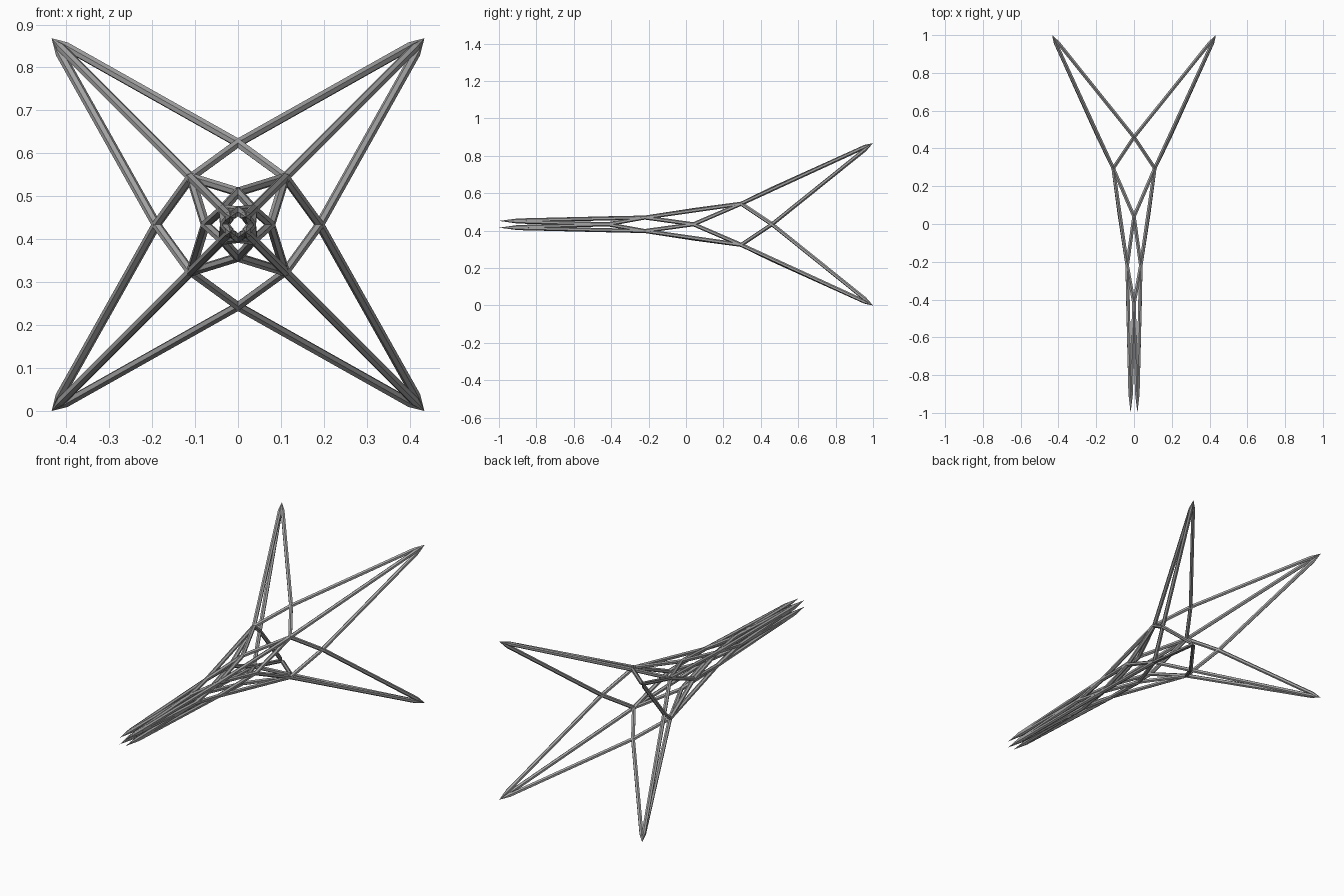
import bpy
import bmesh
from math import cos, sin, pi, sqrt
from mathutils import Vector, Matrix

cube = bpy.data.objects.get("Cube")
if cube:
    bpy.data.objects.remove(cube, do_unlink=True)

AXIS_Z = 0.434
RADIUS = 0.0108
SIDES = 6

grey = bpy.data.materials.new("steel_grey")
grey.use_nodes = True
colour = (0.38, 0.38, 0.38, 1)
grey.diffuse_color = colour
grey.node_tree.nodes["Principled BSDF"].inputs["Base Color"].default_value = colour


def ring(y, radius, diagonal):
    """Four nodes around the long axis, on the diagonals or on the main axes."""
    start = pi / 4 if diagonal else 0
    return [Vector((radius * cos(start + i * pi / 2), y,
                    AXIS_Z + radius * sin(start + i * pi / 2))) for i in range(4)]


def add_cone(bm, a, b, r1, r2):
    axis = b - a
    place = Matrix.Translation((a + b) / 2) @ axis.to_track_quat('Z', 'Y').to_matrix().to_4x4()
    bmesh.ops.create_cone(bm, cap_ends=True, segments=SIDES, radius1=r1, radius2=r2,
                          depth=axis.length, matrix=place)


def add_bar(bm, a, b, point=0.0):
    """Bar from a to b; with point set, the end at a tapers to a tip."""
    d = (b - a).normalized()
    start = a + d * point if point else a - d * 0.004
    add_cone(bm, start, b + d * 0.004, RADIUS, RADIUS)
    if point:
        add_cone(bm, start, a, RADIUS, 0)


def lattice(name, corners, mids, inner, point=0.0):
    """Tier of bars: corner to corner, and corners to the nodes between them."""
    bm = bmesh.new()
    for i in range(4):
        add_bar(bm, corners[i], inner[i], point)
        for j in (i, (i + 1) % 4):
            add_bar(bm, corners[i], mids[j], point)
            add_bar(bm, mids[j], inner[i])
    mesh = bpy.data.meshes.new(name)
    bm.to_mesh(mesh)
    bm.free()
    mesh.materials.append(grey)
    obj = bpy.data.objects.new(name, mesh)
    bpy.context.collection.objects.link(obj)


# Nodes from the flared back to the narrow front
back_tips = ring(1.0, 0.434 * sqrt(2), True)
back_mids = ring(0.46, 0.19, False)
waist = ring(0.295, 0.110 * sqrt(2), True)
waist_mids = ring(0.04, 0.076, False)
neck = ring(-0.22, 0.036 * sqrt(2), True)
neck_mids = ring(-0.42, 0.032, False)
front_tips = ring(-1.0, 0.018 * sqrt(2), True)

# Three tiers of bars
lattice("flared_back_lattice", back_tips, back_mids, waist, 0.06)
lattice("middle_lattice", waist, waist_mids, neck)
lattice("front_spike_lattice", front_tips, neck_mids, neck, 0.1)
